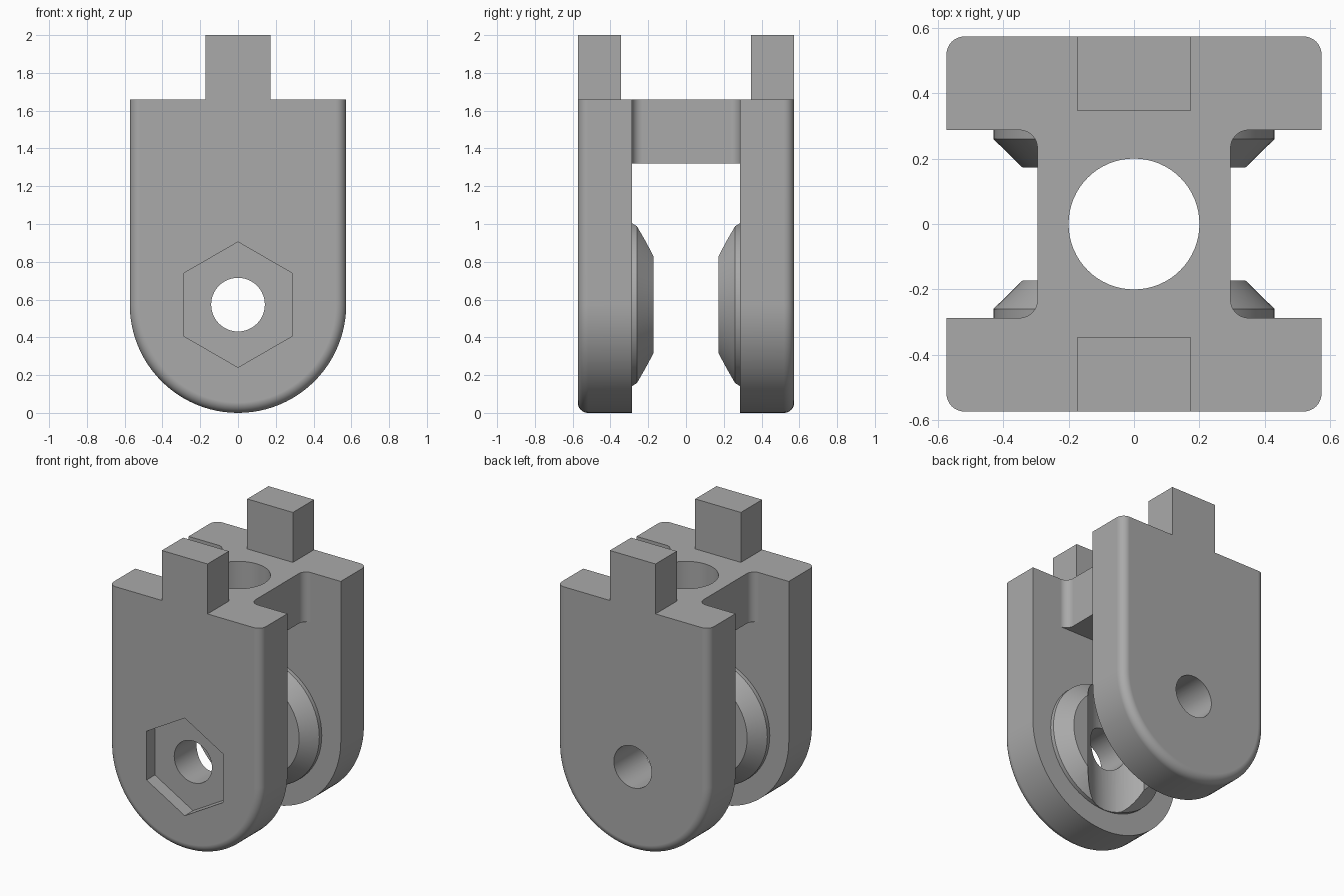
import bpy
import math
from mathutils import Vector

cube = bpy.data.objects.get("Cube")
if cube:
    bpy.data.objects.remove(cube, do_unlink=True)

HALF = 0.573      # half width, also radius of the rounded bottom
INNER = 0.287     # inner face of each cheek
SHOULDER = 1.66   # top of the cheeks and bridge
ROUND = 0.055     # edge rounding
STEPS = 8

grey = bpy.data.materials.new("plain grey")
grey.use_nodes = True
colour = (0.4, 0.4, 0.4, 1)
grey.diffuse_color = colour
grey.node_tree.nodes["Principled BSDF"].inputs["Base Color"].default_value = colour


def loft(name, rings):
    """Closed solid skinned through equal-length rings of points."""
    n = len(rings[0])
    verts = [p for ring in rings for p in ring]
    faces = [tuple(range(n)), tuple(range(len(verts) - n, len(verts)))]
    for r in range(len(rings) - 1):
        for i in range(n):
            j = (i + 1) % n
            faces.append((r * n + i, r * n + j, (r + 1) * n + j, (r + 1) * n + i))
    mesh = bpy.data.meshes.new(name)
    mesh.from_pydata(verts, [], faces)
    mesh.materials.append(grey)
    ob = bpy.data.objects.new(name, mesh)
    bpy.context.collection.objects.link(ob)
    bpy.context.view_layer.objects.active = ob
    bpy.ops.object.mode_set(mode="EDIT")
    bpy.ops.mesh.select_all(action="SELECT")
    bpy.ops.mesh.normals_make_consistent(inside=False)
    bpy.ops.object.mode_set(mode="OBJECT")
    return ob


def circle_y(radius, y, sides=64, turn=0.0):
    """Ring around the pin axis, which runs along y."""
    angles = [turn + math.tau * i / sides for i in range(sides)]
    return [Vector((radius * math.cos(a), y, HALF + radius * math.sin(a))) for a in angles]


def circle_z(radius, z, sides=64):
    angles = [math.tau * i / sides for i in range(sides)]
    return [Vector((radius * math.cos(a), radius * math.sin(a), z)) for a in angles]


def cheek_ring(inset, y):
    """U-shaped outline with a flat top."""
    r = HALF - inset
    ring = [Vector((r, y, SHOULDER)), Vector((-r, y, SHOULDER))]
    for i in range(49):
        a = math.pi + math.pi * i / 48
        ring.append(Vector((r * math.cos(a), y, HALF + r * math.sin(a))))
    return ring


def box(name, x, y0, y1, z0, z1):
    corners = [(-x, y0), (x, y0), (x, y1), (-x, y1)]
    return loft(name, [[Vector((a, b, z)) for a, b in corners] for z in (z0, z1)])


def combine(target, other, operation):
    mod = target.modifiers.new("combine", "BOOLEAN")
    mod.operation = operation
    mod.solver = "EXACT"
    mod.object = other
    bpy.context.view_layer.objects.active = target
    bpy.ops.object.modifier_apply(modifier=mod.name)
    bpy.data.objects.remove(other, do_unlink=True)


# Bridge with filleted inner corners
web = 0.295
quarter = [(web + ROUND, 0.4)]
for i in range(STEPS + 1):
    a = math.pi / 2 + math.pi / 2 * i / STEPS
    quarter.append((web + ROUND + ROUND * math.cos(a), INNER - ROUND + ROUND * math.sin(a)))
right = quarter + [(x, -y) for x, y in reversed(quarter)]
outline = right + [(-x, -y) for x, y in right]
body = loft("clevis_body", [[Vector((x, y, z)) for x, y in outline] for z in (1.32, SHOULDER)])

for side in (-1, 1):
    # Cheek with rounded outer rim
    rings = [cheek_ring(0, side * INNER)]
    for i in range(STEPS + 1):
        a = math.pi / 2 * i / STEPS
        rings.append(cheek_ring(ROUND * (1 - math.cos(a)), side * (HALF - ROUND + ROUND * math.sin(a))))
    combine(body, loft("cheek", rings), "UNION")

    # Upright tab
    y0, y1 = sorted((side * 0.345, side * HALF))
    combine(body, box("tab", 0.172, y0, y1, 1.55, 2.0), "UNION")

    # Tapered boss hollowed by an upright cylinder
    boss = loft("boss", [circle_y(r, side * y) for r, y in ((0.43, 0.35), (0.43, 0.26), (0.34, 0.172))])
    hollow = loft("hollow", [circle_z(0.283, z) for z in (-0.2, 1.25)])
    combine(boss, hollow, "DIFFERENCE")
    combine(body, boss, "UNION")

# Pin hole, shaft hole and hexagonal nut pocket
combine(body, loft("pin_hole", [circle_y(0.142, y) for y in (-1, 1)]), "DIFFERENCE")
combine(body, loft("shaft_hole", [circle_z(0.2, z) for z in (1.25, 1.8)]), "DIFFERENCE")
pocket = loft("nut_pocket", [circle_y(0.332, y, 6, math.pi / 6) for y in (-1, -HALF + 0.09)])
combine(body, pocket, "DIFFERENCE")

# Smooth curves, crisp edges
bpy.ops.object.select_all(action="DESELECT")
body.select_set(True)
bpy.context.view_layer.objects.active = body
bpy.ops.object.shade_smooth_by_angle(angle=math.radians(25))
weighted = body.modifiers.new("even_shading", "WEIGHTED_NORMAL")
weighted.keep_sharp = True
